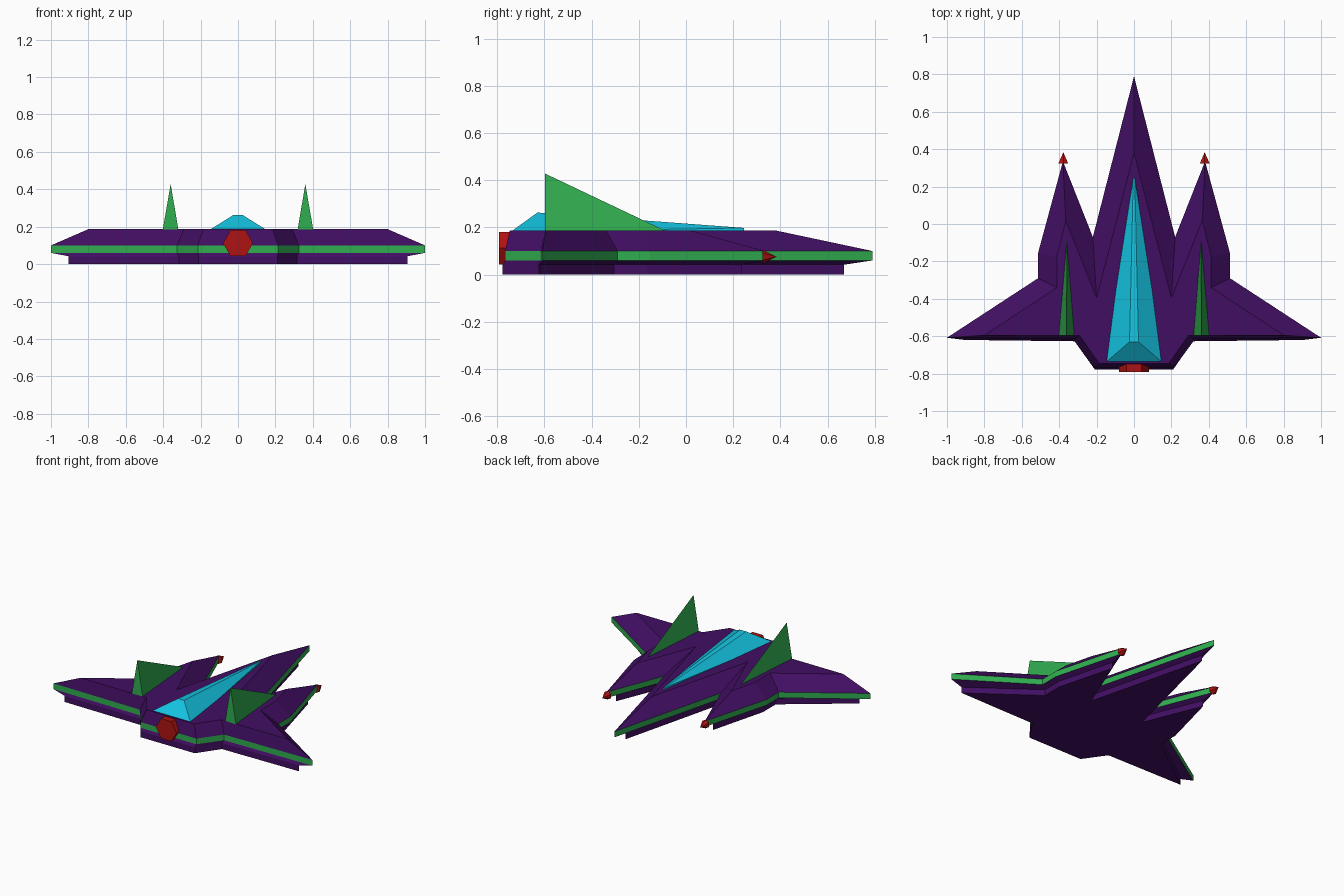
import bpy, bmesh, math

cube = bpy.data.objects.get("Cube")
if cube:
    bpy.data.objects.remove(cube, do_unlink=True)


def make_material(name, colour):
    mat = bpy.data.materials.new(name)
    mat.use_nodes = True
    mat.diffuse_color = (*colour, 1)
    mat.node_tree.nodes["Principled BSDF"].inputs["Base Color"].default_value = (*colour, 1)
    return mat


PURPLE = make_material("deep purple", (0.054, 0.0045, 0.125))
GREEN = make_material("trim green", (0.03, 0.42, 0.08))
CYAN = make_material("canopy cyan", (0.007, 0.54, 0.74))
RED = make_material("engine red", (0.43, 0.006, 0.006))


def finish(bm, name, *mats):
    bmesh.ops.recalc_face_normals(bm, faces=bm.faces)
    mesh = bpy.data.meshes.new(name)
    bm.to_mesh(mesh)
    bm.free()
    for mat in mats:
        mesh.materials.append(mat)
    obj = bpy.data.objects.new(name, mesh)
    bpy.context.collection.objects.link(obj)
    return obj


def hull(name, points, mat):
    bm = bmesh.new()
    for p in points:
        bm.verts.new(p)
    bmesh.ops.convex_hull(bm, input=bm.verts)
    bmesh.ops.dissolve_limit(bm, angle_limit=0.01, verts=bm.verts, edges=bm.edges)
    return finish(bm, name, mat)


def cone(name, sides, r1, r2, depth, location, mat):
    bm = bmesh.new()
    bmesh.ops.create_cone(bm, cap_ends=True, segments=sides, radius1=r1, radius2=r2, depth=depth)
    obj = finish(bm, name, mat)
    obj.rotation_euler = (-math.pi / 2, 0, math.pi)
    if r2 < r1:
        obj.rotation_euler.z = 0
    obj.location = location
    return obj


# Half outlines: nose, notch, pod tip, two pod corners, wing tip, elbow, tail
lower = [(0, 0.67), (0.21, -0.17), (0.375, 0.235), (0.48, -0.165), (0.48, -0.306),
         (0.905, -0.62), (0.315, -0.627), (0.21, -0.777)]
middle = [(0, 0.79), (0.22, -0.07), (0.38, 0.335), (0.513, -0.155), (0.513, -0.29),
          (1, -0.608), (0.325, -0.617), (0.215, -0.767)]
upper = [(0, 0.38), (0.2, -0.395), (0.365, 0.018), (0.413, -0.173), (0.413, -0.34),
         (0.8, -0.595), (0.29, -0.597), (0.185, -0.747)]

# Hull: stacked outlines with a green band around the rim
bm = bmesh.new()
rings = []
for half, z in ((lower, 0), (lower, 0.042), (middle, 0.06), (middle, 0.1), (upper, 0.187)):
    outline = half + [(-x, y) for x, y in reversed(half[1:])]
    rings.append([bm.verts.new((x, y, z)) for x, y in outline])
for level, (a, b) in enumerate(zip(rings, rings[1:])):
    for i in range(len(a)):
        j = (i + 1) % len(a)
        face = bm.faces.new((a[i], a[j], b[j], b[i]))
        face.material_index = 1 if level == 2 else 0
bm.faces.new(rings[0])
bm.faces.new(rings[-1])
finish(bm, "hull", PURPLE, GREEN)

# Canopy: long wedge with a narrow flat ridge
canopy = []
for s in (-1, 1):
    canopy += [(s * 0.157, -0.745, 0.18), (s * 0.024, -0.63, 0.263),
               (s * 0.004, 0.245, 0.198), (s * 0.006, 0.245, 0.18)]
hull("canopy", canopy, CYAN)

# Tail fins and pod tips on both sides
for s, side in ((-1, "right"), (1, "left")):
    hull(side + "_fin", [(s * 0.318, -0.597, 0.18), (s * 0.403, -0.597, 0.18),
                         (s * 0.36, -0.597, 0.428), (s * 0.359, -0.075, 0.18)], GREEN)
    cone(side + "_pod_tip", 6, 0.03, 0, 0.06, (s * 0.378, 0.354, 0.076), RED)

# Engine nozzle
cone("engine_nozzle", 6, 0.08, 0.08, 0.05, (0, -0.767, 0.112), RED).rotation_euler.y = math.pi / 6
for v in bpy.data.objects["engine_nozzle"].data.vertices:
    # keep the hexagon's points on the horizontal axis
    v.co.x, v.co.y = (math.cos(math.pi / 6) * v.co.x - math.sin(math.pi / 6) * v.co.y,
                      math.sin(math.pi / 6) * v.co.x + math.cos(math.pi / 6) * v.co.y)
bpy.data.objects["engine_nozzle"].rotation_euler = (math.pi / 2, 0, 0)
